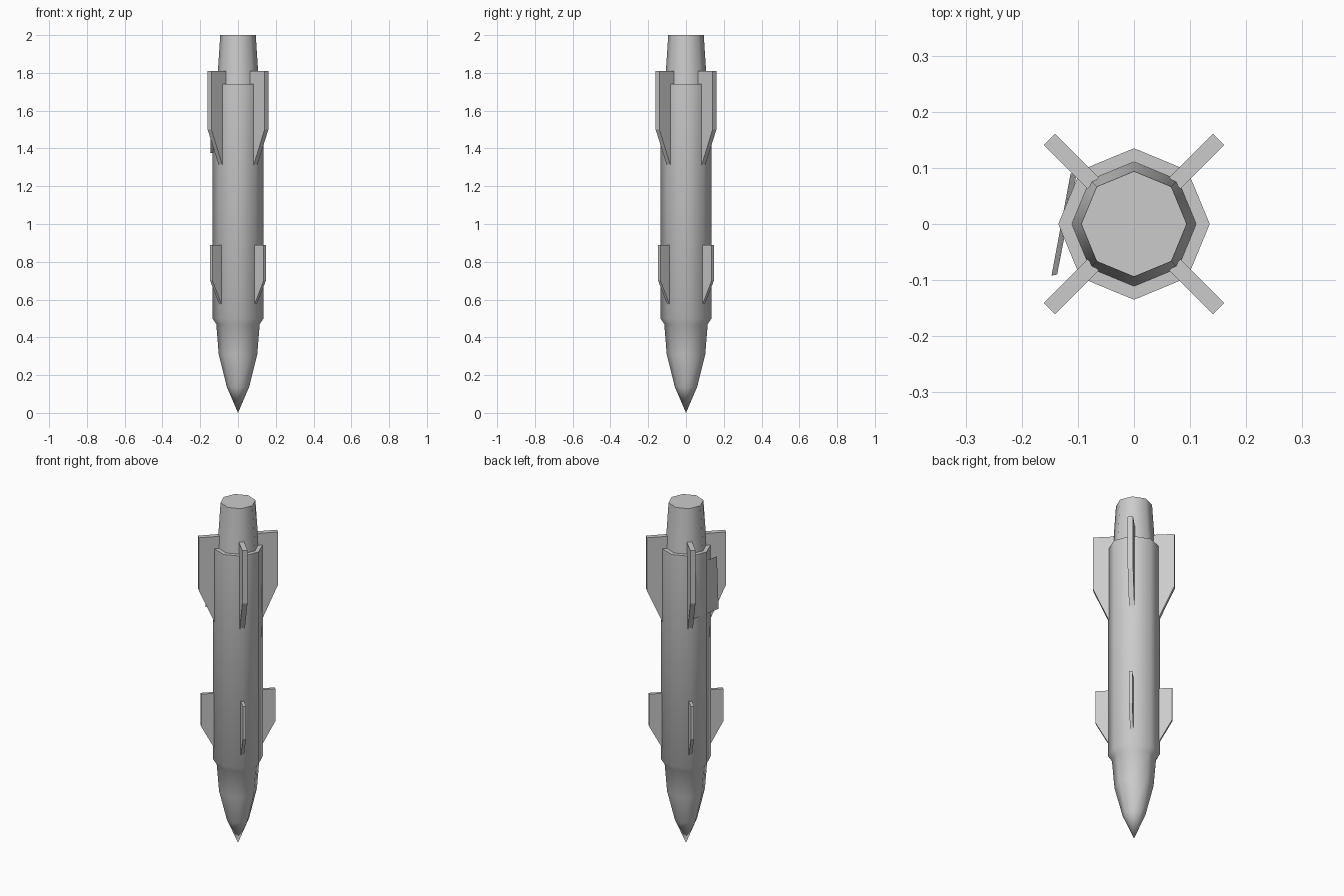
import bpy, bmesh, math
from mathutils import Matrix

if "Cube" in bpy.data.objects:
    bpy.data.objects.remove(bpy.data.objects["Cube"])

metal = bpy.data.materials.new("light_grey_metal")
metal.diffuse_color = (0.6, 0.6, 0.6, 1)
metal.use_nodes = True
metal.node_tree.nodes["Principled BSDF"].inputs["Base Color"].default_value = metal.diffuse_color


def finish(bm, name):
    mesh = bpy.data.meshes.new(name)
    bm.to_mesh(mesh)
    bm.free()
    mesh.materials.append(metal)
    ob = bpy.data.objects.new(name, mesh)
    bpy.context.collection.objects.link(ob)
    return ob


def lathe(name, profile, sides=8):
    """Revolve (radius, height) points; zero radius closes to a tip, open ends get caps."""
    bm = bmesh.new()
    rings = []
    for r, z in profile:
        if r == 0:
            rings.append([bm.verts.new((0, 0, z))] * sides)
        else:
            rings.append([bm.verts.new((r * math.cos(math.tau * i / sides),
                                        r * math.sin(math.tau * i / sides), z))
                          for i in range(sides)])
    for a, b in zip(rings, rings[1:]):
        for i in range(sides):
            j = (i + 1) % sides
            bm.faces.new(list(dict.fromkeys((a[i], a[j], b[j], b[i]))))
    bm.faces.new(rings[-1])
    bmesh.ops.recalc_face_normals(bm, faces=bm.faces)
    return finish(bm, name)


def fins(name, profile, thick):
    """Four flat fins on the diagonals, from one (radius, height) outline."""
    for k in range(4):
        bm = bmesh.new()
        face = bm.faces.new([bm.verts.new((r, -thick / 2, z)) for r, z in profile])
        ext = bmesh.ops.extrude_face_region(bm, geom=[face])["geom"]
        for v in ext:
            if isinstance(v, bmesh.types.BMVert):
                v.co.y += thick
        bmesh.ops.recalc_face_normals(bm, faces=bm.faces)
        bm.transform(Matrix.Rotation(math.radians(45 + 90 * k), 4, 'Z'))
        finish(bm, f"{name}_{k + 1}")


# Nose, body, shoulder step and tapered tail
body = lathe("body", [(0, 0), (0.06, 0.14), (0.102, 0.31), (0.115, 0.47), (0.135, 0.50),
                      (0.135, 1.74), (0.111, 1.74), (0.094, 2.0)])
bpy.context.view_layer.objects.active = body
body.select_set(True)
bpy.ops.object.shade_smooth_by_angle(angle=math.radians(50))

# Large tail fins and small forward fins
fins("tail_fin", [(0.103, 1.81), (0.213, 1.81), (0.213, 1.5), (0.13, 1.31), (0.103, 1.31)], 0.028)
fins("forward_fin", [(0.12, 0.89), (0.2, 0.89), (0.2, 0.7), (0.13, 0.57), (0.12, 0.57)], 0.017)

# Thin tilted panel on the left side of the body
bm = bmesh.new()
bm.faces.new([bm.verts.new(p) for p in ((-0.137, -0.09, 1.68), (-0.102, 0.09, 1.68),
                                        (-0.113, 0.09, 1.375), (-0.147, -0.092, 1.375))])
bmesh.ops.recalc_face_normals(bm, faces=bm.faces)
bm.faces.ensure_lookup_table()
bm.normal_update()
if bm.faces[0].normal.x > 0:
    bmesh.ops.reverse_faces(bm, faces=bm.faces)
finish(bm, "side_panel")
